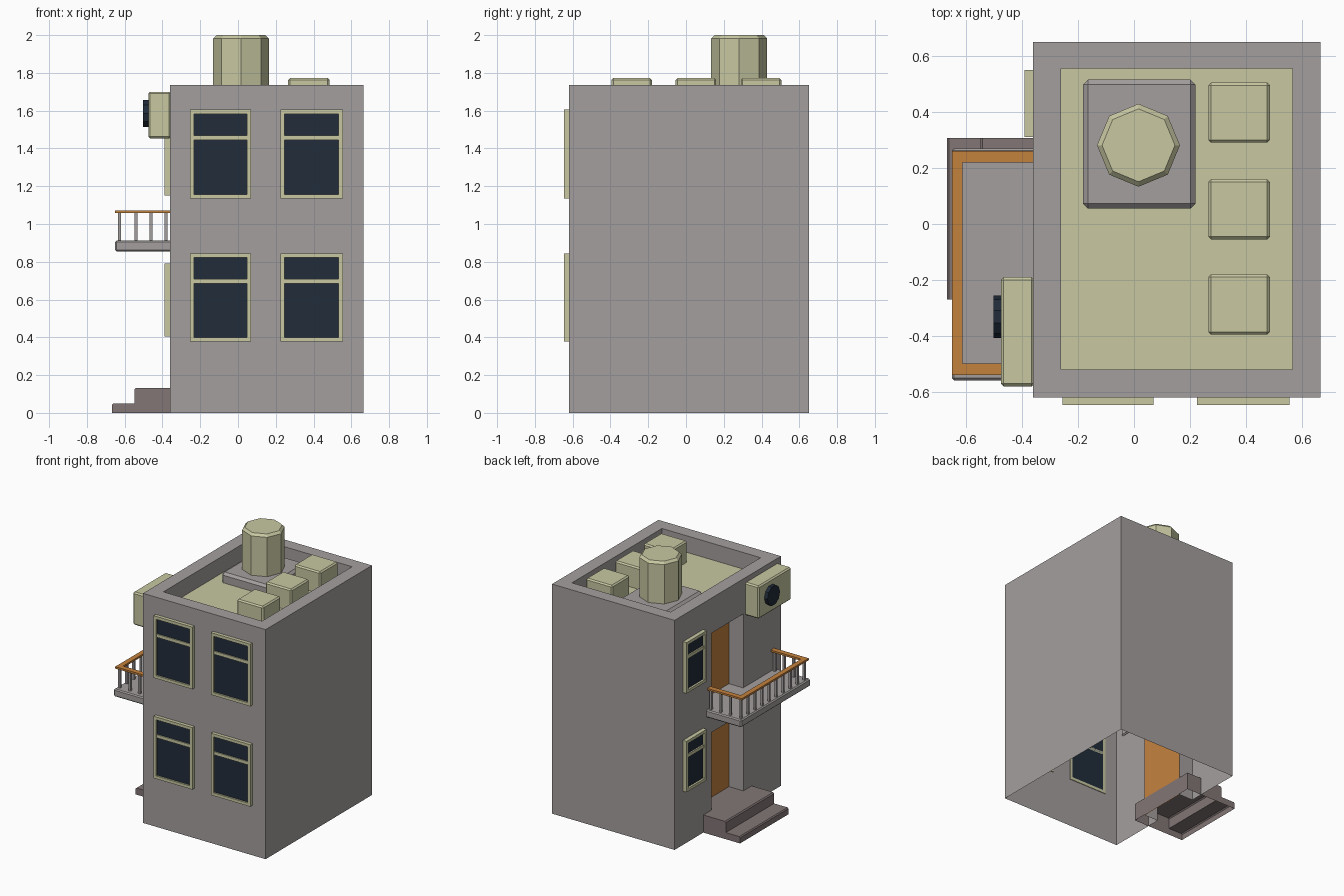
import bpy, bmesh, math
from mathutils import Matrix, Vector

if "Cube" in bpy.data.objects:
    bpy.data.objects.remove(bpy.data.objects["Cube"])


def material(name, rgb):
    m = bpy.data.materials.new(name)
    m.diffuse_color = (*rgb, 1)
    m.use_nodes = True
    m.node_tree.nodes["Principled BSDF"].inputs["Base Color"].default_value = m.diffuse_color
    return m


WALL = material("wall_grey", (0.376, 0.347, 0.347))
CREAM = material("pale_olive", (0.578, 0.578, 0.365))
WOOD = material("orange_wood", (0.552, 0.223, 0.048))
GLASS = material("dark_glass", (0.015, 0.025, 0.042))
STEP = material("step_grey", (0.225, 0.18, 0.18))


def finish(name, bm, *mats):
    bmesh.ops.recalc_face_normals(bm, faces=bm.faces)
    me = bpy.data.meshes.new(name)
    bm.to_mesh(me)
    bm.free()
    for m in mats:
        me.materials.append(m)
    ob = bpy.data.objects.new(name, me)
    bpy.context.collection.objects.link(ob)
    return ob


def add_box(bm, x0, x1, y0, y1, z0, z1):
    size = Vector((x1 - x0, y1 - y0, z1 - z0))
    mid = Vector((x0 + x1, y0 + y1, z0 + z1)) / 2
    bmesh.ops.create_cube(bm, size=1, matrix=Matrix.Translation(mid) @ Matrix.Diagonal((*size, 1)))


def boxes(name, mat, spans, bevel=0):
    bm = bmesh.new()
    for s in spans:
        add_box(bm, *s)
    if bevel:
        bmesh.ops.bevel(bm, geom=bm.edges[:], offset=bevel, segments=1, affect='EDGES')
    return finish(name, bm, mat)


# Main block, hollowed for the roof well and the two door recesses
DOOR_X, ROOF_Z = -0.24, 1.61
building = boxes("building", WALL, [(-0.36, 0.665, -0.62, 0.65, 0, 1.735)])
cuts = [(-0.26, 0.565, -0.52, 0.555, ROOF_Z, 1.9),
        (-0.5, DOOR_X, -0.17, 0.21, -0.1, 0.72),
        (-0.5, DOOR_X, -0.17, 0.21, 0.88, 1.47)]
for i, c in enumerate(cuts):
    cutter = boxes("cutter", WALL, [c])
    cutter.hide_render = True
    mod = building.modifiers.new("cut", 'BOOLEAN')
    mod.operation, mod.solver, mod.object = 'DIFFERENCE', 'EXACT', cutter
    bpy.context.view_layer.objects.active = building
    bpy.ops.object.modifier_apply(modifier=mod.name)
    bpy.data.objects.remove(cutter)

# Underside is open; roof floor and door faces are coloured by position
bm = bmesh.new()
bm.from_mesh(building.data)
bmesh.ops.delete(bm, geom=[f for f in bm.faces if f.calc_center_median().z < 0.001], context='FACES')
building.data.materials.clear()
for m in (WALL, CREAM, WOOD):
    building.data.materials.append(m)
for f in bm.faces:
    c = f.calc_center_median()
    f.material_index = 0
    if abs(f.normal.z) > 0.9 and abs(c.z - ROOF_Z) < 0.005:
        f.material_index = 1
    elif abs(f.normal.x) > 0.9 and abs(c.x - DOOR_X) < 0.005:
        f.material_index = 2
bm.to_mesh(building.data)
bm.free()


# Windows: frame bars with a crossrail, glass set behind them
def window(name, side, u0, u1, z0, z1, depth, rim, rail):
    def span(a, b, c, d, out):
        if side == "front":
            return (a, b, -0.62 - out, -0.615, c, d)
        return (-0.36 - out, -0.355, a, b, c, d)
    bars = [span(u0, u0 + rim, z0, z1, depth), span(u1 - rim, u1, z0, z1, depth),
            span(u0 + rim, u1 - rim, z0, z0 + rim, depth),
            span(u0 + rim, u1 - rim, z1 - rim, z1, depth),
            span(u0 + rim, u1 - rim, rail - 0.012, rail + 0.012, depth - 0.005)]
    boxes(name + "_frame", CREAM, bars)
    boxes(name + "_glass", GLASS, [span(u0 + rim, u1 - rim, z0 + rim, z1 - rim, depth * 0.5)])


for floor, (z0, z1) in {"lower": (0.377, 0.845), "upper": (1.135, 1.605)}.items():
    for label, u0, u1 in (("left", -0.255, 0.07), ("right", 0.225, 0.555)):
        window(f"{floor}_{label}_window", "front", u0, u1, z0, z1, 0.026, 0.022, z1 - 0.148)
for floor, z0 in (("lower", 0.405), ("upper", 1.151)):
    window(f"{floor}_side_window", "side", 0.31, 0.55, z0, z0 + 0.385, 0.03, 0.022, z0 + 0.265)

# Entrance steps: stair profile extruded along y, open underneath
profile = [(-0.235, 0), (-0.667, 0), (-0.667, 0.042), (-0.66, 0.05), (-0.548, 0.05),
           (-0.548, 0.125), (-0.54, 0.133), (-0.235, 0.133)]
bm = bmesh.new()
face = bm.faces.new([bm.verts.new((x, -0.27, z)) for x, z in profile])
ext = bmesh.ops.extrude_face_region(bm, geom=[face], use_keep_orig=True)
bmesh.ops.translate(bm, vec=(0, 0.577, 0), verts=[v for v in ext["geom"] if isinstance(v, bmesh.types.BMVert)])
bmesh.ops.recalc_face_normals(bm, faces=bm.faces)
bmesh.ops.delete(bm, geom=[f for f in bm.faces if f.calc_center_median().z < 0.001], context='FACES')
finish("entrance_steps", bm, STEP)

# Balcony slab, threshold, balusters and handrail
boxes("balcony_slab", WALL, [(-0.65, -0.35, -0.558, 0.27, 0.855, 0.912)], 0.008)
boxes("balcony_threshold", WALL, [(-0.37, DOOR_X, -0.17, 0.21, 0.88, 0.911)])
W = 0.008
posts = [(-0.627, -0.516 + i * 0.084) for i in range(10)]
posts += [(-0.54 + i * 0.08, y) for i in range(3) for y in (-0.516, 0.24)]
boxes("balusters", WALL, [(x - W, x + W, y - W, y + W, 0.905, 1.062) for x, y in posts])
boxes("handrail", WOOD, [(-0.65, -0.612, -0.538, 0.26, 1.058, 1.072),
                         (-0.612, -0.36, -0.538, -0.498, 1.058, 1.072),
                         (-0.612, -0.36, 0.22, 0.26, 1.058, 1.072)])

# Air conditioner with a round fan
boxes("air_conditioner", CREAM, [(-0.475, -0.355, -0.58, -0.19, 1.452, 1.7)], 0.01)
bm = bmesh.new()
bmesh.ops.create_cone(bm, cap_ends=True, segments=10, radius1=0.075, radius2=0.075, depth=0.03,
                      matrix=Matrix.Translation((-0.487, -0.331, 1.586)) @ Matrix.Rotation(math.pi / 2, 4, 'Y'))
finish("air_conditioner_fan", bm, GLASS)

# Roof boxes, tank pad and water tank
for i, y in enumerate((-0.395, -0.055, 0.29)):
    boxes(f"roof_box_{i + 1}", CREAM, [(0.265, 0.485, y, y + 0.215, 1.59, 1.772)], 0.01)
boxes("tank_pad", WALL, [(-0.182, 0.22, 0.055, 0.515, 1.58, 1.685)], 0.018)
bm = bmesh.new()
for z0, z1, r0, r1 in ((1.67, 1.982, 0.148, 0.148), (1.982, 2.0, 0.148, 0.13)):
    bmesh.ops.create_cone(bm, cap_ends=True, segments=8, radius1=r0, radius2=r1, depth=z1 - z0,
                          matrix=Matrix.Translation((0.016, 0.281, (z0 + z1) / 2)))
bmesh.ops.delete(bm, geom=[f for f in bm.faces if len(f.verts) == 8 and f.calc_center_median().z < 1.99],
                 context='FACES')
bmesh.ops.remove_doubles(bm, verts=bm.verts, dist=0.0005)
finish("water_tank", bm, CREAM)
